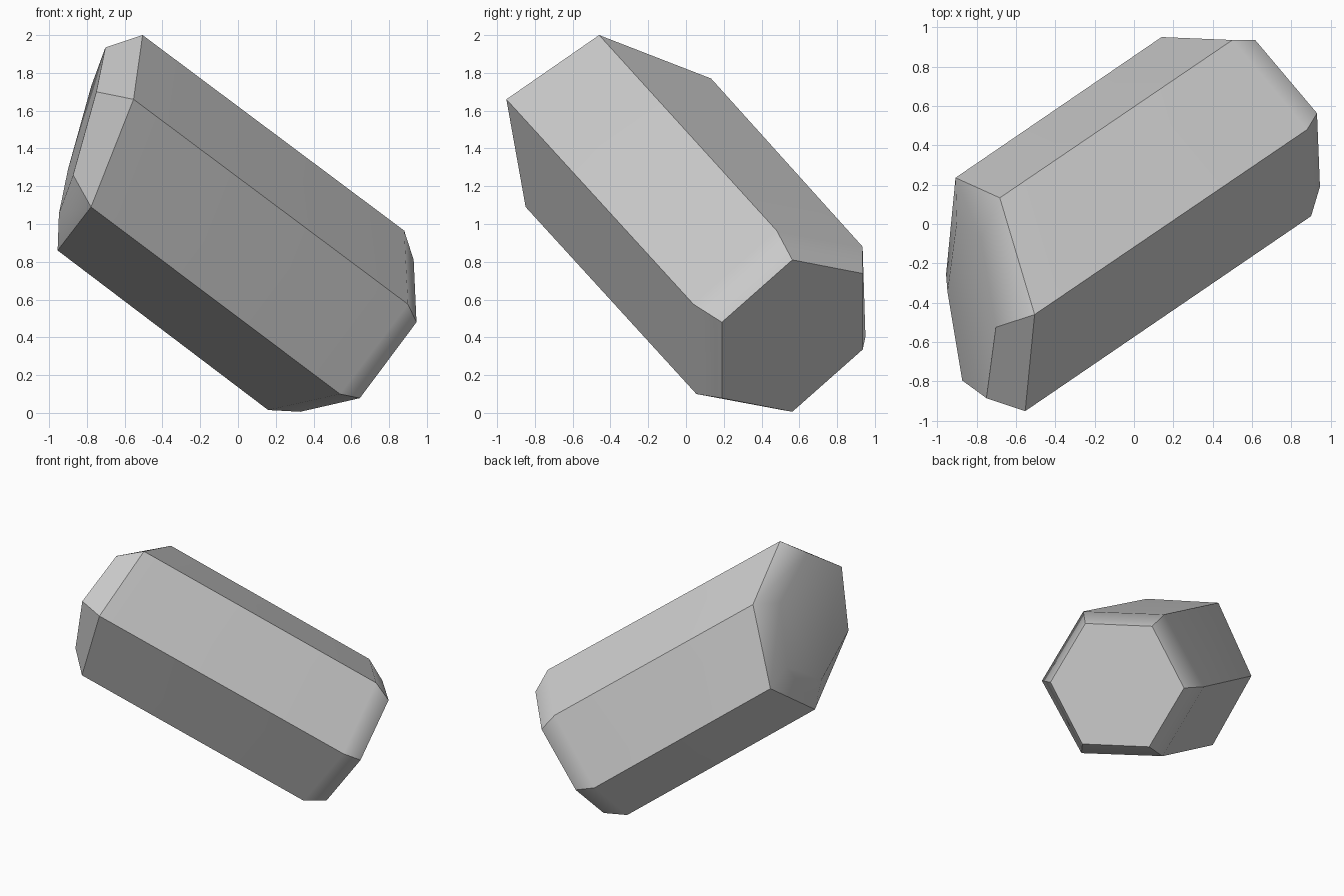
import bpy, bmesh
from mathutils import Vector

cube = bpy.data.objects.get("Cube")
if cube:
    bpy.data.objects.remove(cube, do_unlink=True)

# Plain grey material
grey = bpy.data.materials.new("light_grey")
grey.use_nodes = True
colour = (0.6, 0.6, 0.6, 1.0)
grey.diffuse_color = colour
grey.node_tree.nodes["Principled BSDF"].inputs["Base Color"].default_value = colour


def hexagon(bm, centre, a, b):
    """Six vertices round a centre, spanned by two neighbouring spokes."""
    c, a, b = Vector(centre), Vector(a), Vector(b)
    return [bm.verts.new(c + s) for s in (a, b, b - a, -a, -b, a - b)]


# Hexagonal cross-sections from the low tip to the high tip
sections = [
    ((0.63, 0.563, 0.408), (0.30, 0, 0.402), (0.315, -0.373, 0.072)),
    ((0.52, 0.495, 0.49), (0.36, -0.015, 0.475), (0.38, -0.455, 0.085)),
    ((-0.73, -0.358, 1.43), (0.225, -0.102, 0.57), (0.177, -0.593, 0.23)),
    ((-0.825, -0.435, 1.495), (0.123, -0.09, 0.44), (0.075, -0.45, 0.205)),
]
bm = bmesh.new()
rings = [hexagon(bm, *s) for s in sections]
low_tip, low_shoulder, high_shoulder, high_tip = rings

# Caps and side walls
bm.faces.new(low_tip)
bm.faces.new(high_tip)
for r, s in zip(rings, rings[1:]):
    for i in range(6):
        j = (i + 1) % 6
        bm.faces.new((r[i], r[j], s[j], s[i]))
bmesh.ops.recalc_face_normals(bm, faces=bm.faces)

# Crisp edges, softened at the low shoulder and the rear of the high tip
for f in bm.faces:
    f.smooth = True
for e in bm.edges:
    e.smooth = False
for i in range(6):
    j = (i + 1) % 6
    bm.edges.get((low_shoulder[i], low_shoulder[j])).smooth = True
    if i >= 2:
        bm.edges.get((high_tip[i], high_tip[j])).smooth = True
    if i >= 3:
        bm.edges.get((high_shoulder[i], high_tip[i])).smooth = True

mesh = bpy.data.meshes.new("crystal_shaft")
bm.to_mesh(mesh)
bm.free()
mesh.materials.append(grey)
shaft = bpy.data.objects.new("crystal_shaft", mesh)
bpy.context.collection.objects.link(shaft)

# Keep the broad faces flat-looking beside soft bevels
weighted = shaft.modifiers.new("weighted_normals", "WEIGHTED_NORMAL")
weighted.keep_sharp = True
